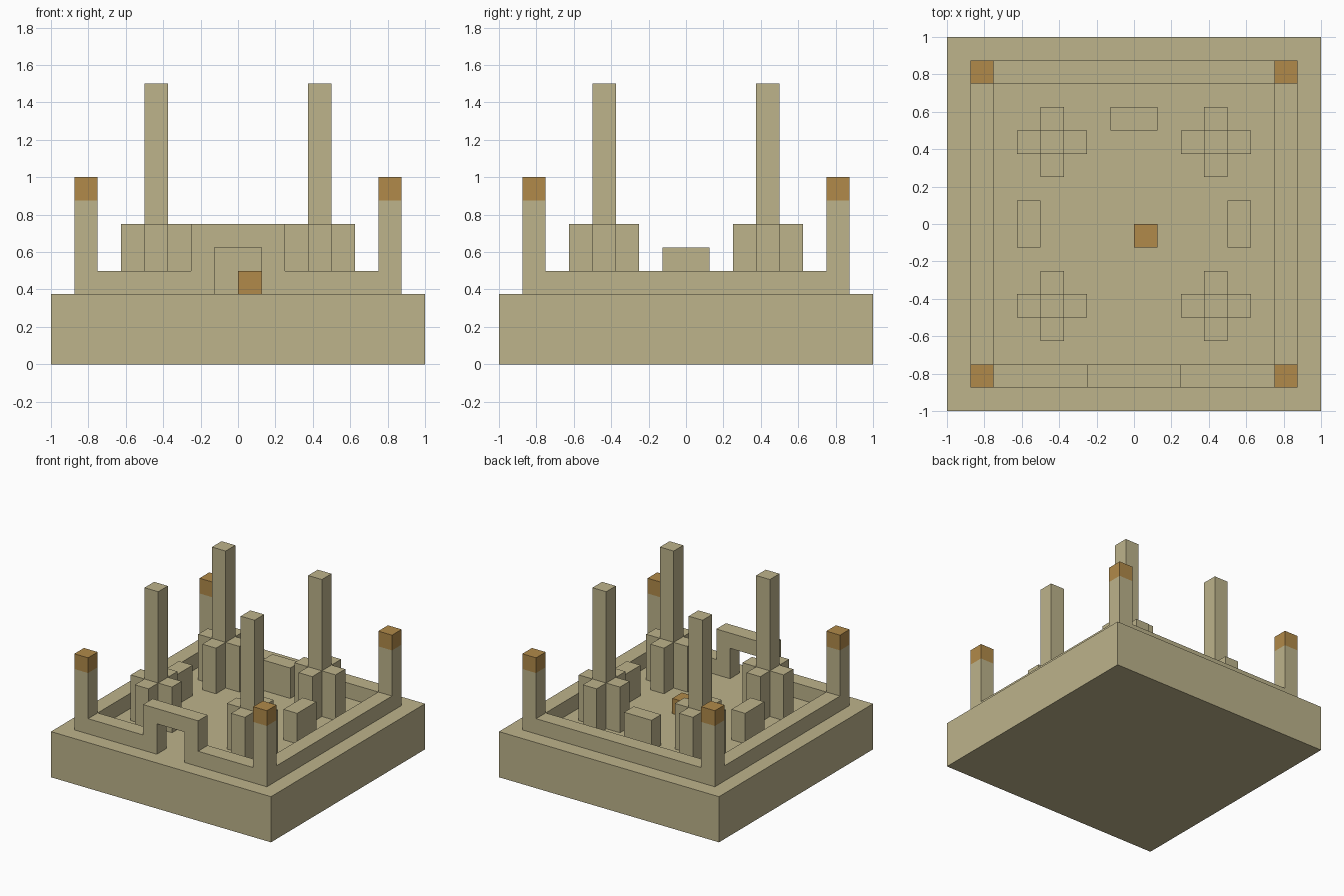
import bpy
import bmesh
from mathutils import Vector

U = 0.125          # one block
FLOOR = 3 * U      # top of the plinth

if "Cube" in bpy.data.objects:
    bpy.data.objects.remove(bpy.data.objects["Cube"], do_unlink=True)


def make_material(name, rgb):
    mat = bpy.data.materials.new(name)
    mat.use_nodes = True
    colour = (*rgb, 1.0)
    mat.diffuse_color = colour
    mat.node_tree.nodes["Principled BSDF"].inputs["Base Color"].default_value = colour
    return mat


SAND = make_material("sandstone", (0.508, 0.451, 0.258))
ORANGE = make_material("burnt_orange", (0.440, 0.254, 0.067))


def prism(name, outline, extrude, mat):
    """Extrude a closed outline of points along a vector."""
    bm = bmesh.new()
    face = bm.faces.new([bm.verts.new(p) for p in outline])
    moved = bmesh.ops.extrude_face_region(bm, geom=[face], use_keep_orig=True)["geom"]
    verts = [v for v in moved if isinstance(v, bmesh.types.BMVert)]
    bmesh.ops.translate(bm, verts=verts, vec=Vector(extrude))
    bmesh.ops.recalc_face_normals(bm, faces=bm.faces)
    mesh = bpy.data.meshes.new(name)
    bm.to_mesh(mesh)
    bm.free()
    mesh.materials.append(mat)
    obj = bpy.data.objects.new(name, mesh)
    bpy.context.collection.objects.link(obj)
    return obj


def block(name, x, y, z, mat=SAND):
    """Box from (low, high) ranges counted in blocks."""
    outline = [(a * U, b * U, z[0] * U)
               for a, b in ((x[0], y[0]), (x[1], y[0]), (x[1], y[1]), (x[0], y[1]))]
    return prism(name, outline, (0, 0, (z[1] - z[0]) * U), mat)


# Plinth
block("plinth", (-8, 8), (-8, 8), (0, 3))

# Low boundary walls between the corner posts
block("back_wall", (-6, 6), (6, 7), (3, 4))
block("left_wall", (6, 7), (-6, 6), (3, 4))
block("right_wall", (-7, -6), (-6, 6), (3, 4))

# Front wall with its raised gateway, as one profile
half = [(1, 3), (6, 3), (6, 4), (2, 4), (2, 6)]
inner = [(-1, 3), (-1, 5), (1, 5)]
profile = inner + half + [(-x, z) for x, z in reversed(half[1:])]
prism("front_wall_gateway", [(x * U, -7 * U, z * U) for x, z in profile],
      (0, U, 0), SAND)

# Corner posts with coloured caps, and inner pillars on cross-shaped footings
PLUS = [(0.5, 1.5), (0.5, 0.5), (1.5, 0.5)]
for side, sx in (("left", 1), ("right", -1)):
    for end, sy in (("front", -1), ("back", 1)):
        tag = f"{end}_{side}"
        px, py = sorted((6 * sx, 7 * sx)), sorted((6 * sy, 7 * sy))
        block(f"{tag}_post", px, py, (3, 7))
        block(f"{tag}_post_cap", px, py, (7, 8), ORANGE)

        cx, cy = 3.5 * sx, 3.5 * sy
        outline = []
        for qx, qy in ((1, 1), (1, -1), (-1, -1), (-1, 1)):
            corner = PLUS if qx * qy > 0 else PLUS[::-1]
            outline += [((cx + qx * a) * U, (cy + qy * b) * U, FLOOR)
                        for a, b in corner]
        prism(f"{tag}_pillar_footing", outline, (0, 0, 3 * U), SAND)
        block(f"{tag}_pillar", (cx - 0.5, cx + 0.5), (cy - 0.5, cy + 0.5), (6, 12))

# Seats between the pillars
block("left_seat", (4, 5), (-1, 1), (3, 5))
block("right_seat", (-5, -4), (-1, 1), (3, 5))
block("back_seat", (-1, 1), (4, 5), (3, 5))

# Small block in the middle of the court
block("centre_block", (0, 1), (-1, 0), (3, 4), ORANGE)
